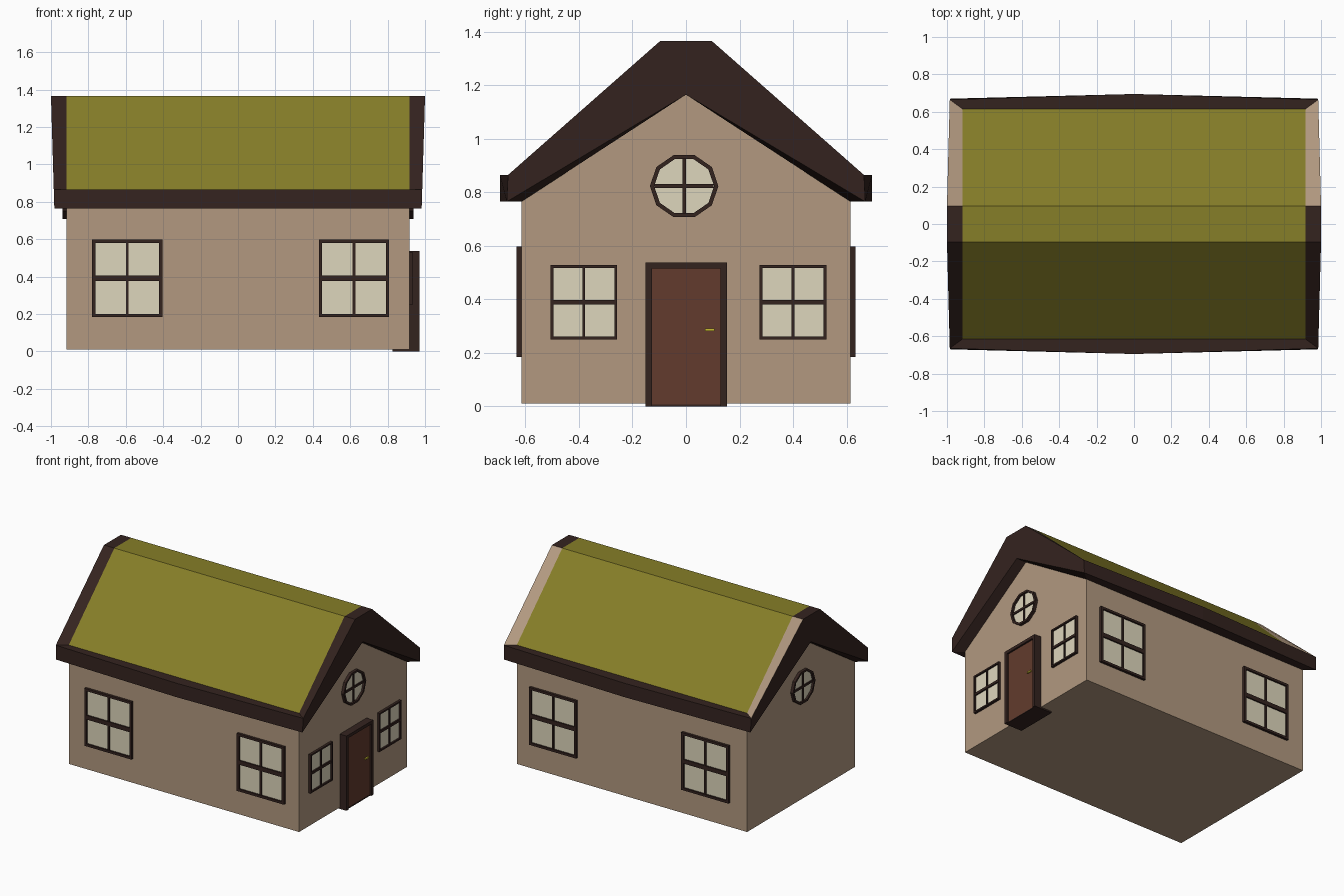
import bpy, bmesh, math

if "Cube" in bpy.data.objects:
    bpy.data.objects.remove(bpy.data.objects["Cube"])

HX, HY = 0.917, 0.615          # half length and half depth of the walls
EAVE, APEX = 0.765, 1.165


def material(name, rgb):
    m = bpy.data.materials.new(name)
    lin = [((c / 255 + 0.055) / 1.055) ** 2.4 for c in rgb]
    m.diffuse_color = (*lin, 1)
    m.use_nodes = True
    m.node_tree.nodes["Principled BSDF"].inputs["Base Color"].default_value = m.diffuse_color
    return m


WALL = material("plaster", (178, 153, 128))
DARK = material("dark_timber", (52, 35, 31))
GREEN = material("green_roof", (134, 126, 40))
GLASS = material("glass", (222, 214, 188))
DOOR = material("door_wood", (98, 59, 45))
BRASS = material("brass", (205, 190, 50))


def build(name, faces, mats):
    """Mesh from faces given as (points, material index)."""
    bm = bmesh.new()
    for pts, mi in faces:
        bm.faces.new([bm.verts.new(p) for p in pts]).material_index = mi
    bmesh.ops.remove_doubles(bm, verts=bm.verts, dist=1e-5)
    bmesh.ops.recalc_face_normals(bm, faces=bm.faces)
    me = bpy.data.meshes.new(name)
    bm.to_mesh(me)
    bm.free()
    for m in mats:
        me.materials.append(m)
    ob = bpy.data.objects.new(name, me)
    bpy.context.collection.objects.link(ob)
    return ob


# Each placer maps (along wall, height, distance out of wall) to 3D
PLACE = {
    "front": lambda u, z, d: (u, -HY - d, z),
    "back": lambda u, z, d: (u, HY + d, z),
    "right": lambda u, z, d: (HX + d, u, z),
    "left": lambda u, z, d: (-HX - d, u, z),
}


def slab(name, side, outline, d0, d1, mat):
    p, n = PLACE[side], len(outline)
    a = [p(u, z, d0) for u, z in outline]
    b = [p(u, z, d1) for u, z in outline]
    faces = [(a, 0), (b, 0)]
    faces += [((a[i], a[(i + 1) % n], b[(i + 1) % n], b[i]), 0) for i in range(n)]
    return build(name, faces, [mat])


def ring(name, side, outer, inner, d0, d1, mat):
    p, n = PLACE[side], len(outer)
    loops = [[p(u, z, d) for u, z in o]
             for o, d in ((outer, d0), (outer, d1), (inner, d1), (inner, d0))]
    faces = []
    for k in range(4):
        a, b = loops[k], loops[(k + 1) % 4]
        faces += [((a[i], a[(i + 1) % n], b[(i + 1) % n], b[i]), 0) for i in range(n)]
    return build(name, faces, [mat])


def rect(u0, u1, z0, z1):
    return [(u0, z0), (u1, z0), (u1, z1), (u0, z1)]


def bars(name, side, u0, u1, z0, z1, v, h, depth):
    cu, cz = (u0 + u1) / 2, (z0 + z1) / 2
    slab(name + "_upright_bar", side, rect(cu - v / 2, cu + v / 2, z0, z1), 0, depth - 0.004, DARK)
    slab(name + "_cross_bar", side, rect(u0, u1, cz - h / 2, cz + h / 2), 0, depth - 0.002, DARK)


def window(name, side, u0, u1, z0, z1, t, v, h):
    inner = rect(u0 + t, u1 - t, z0 + t, z1 - t)
    ring(name + "_frame", side, rect(u0, u1, z0, z1), inner, -0.01, 0.018, DARK)
    slab(name + "_glass", side, inner, -0.01, 0.006, GLASS)
    bars(name, side, u0 + t, u1 - t, z0 + t, z1 - t, v, h, 0.018)


def round_window(name, side):
    def loop(r):
        return [(-0.007 + r * math.cos(i * math.tau / 10),
                 0.823 + 0.95 * r * math.sin(i * math.tau / 10)) for i in range(10)]
    ring(name + "_frame", side, loop(0.128), loop(0.112), -0.01, 0.02, DARK)
    slab(name + "_glass", side, loop(0.112), -0.01, 0.006, GLASS)
    bars(name, side, -0.117, 0.103, 0.717, 0.929, 0.014, 0.015, 0.016)


# Walls: gabled prism
gable = [(-HY, 0.01), (HY, 0.01), (HY, EAVE), (0, APEX), (-HY, EAVE)]
slab("walls", "right", gable, -2 * HX, 0, WALL)

# Roof: green slopes, timber eaves and barge boards leaning out at the top
RZ, EZ = 1.365, 0.865


def g_top(sx, sy): return (HX * sx, 0.097 * sy, RZ)
def g_eave(sx, sy): return (HX * sx, 0.615 * sy, EZ)
def o_top(sx, sy): return (1.0 * sx, 0.097 * sy, RZ)
def o_eave(sx, sy): return (0.985 * sx, 0.665 * sy, EZ)
def o_bot(sx, sy): return (0.982 * sx, 0.67 * sy, EAVE)
def w_bot(sx, sy): return (HX * sx, HY * sy, EAVE)


roof = [((g_top(-1, -1), g_top(1, -1), g_top(1, 1), g_top(-1, 1)), 1)]
for s in (-1, 1):
    m_top, m_bot = (0, 0.695 * s, EZ), (0, 0.695 * s, EAVE)
    # long side: slope, eave ledge, soffit, fascia
    roof.append(((g_top(-1, s), g_top(1, s), g_eave(1, s), g_eave(-1, s)), 1))
    roof.append(((g_eave(-1, s), g_eave(1, s), o_eave(1, s), m_top, o_eave(-1, s)), 0))
    roof.append(((w_bot(-1, s), w_bot(1, s), o_bot(1, s), m_bot, o_bot(-1, s)), 0))
    for e in (-1, 1):
        roof.append(((m_top, o_eave(e, s), o_bot(e, s), m_bot), 0))
    # gable end: ridge cap, barge face, barge tops and undersides
    tip, root = (0.994 * s, 0, APEX), (HX * s, 0, APEX)
    roof.append(((g_top(s, -1), o_top(s, -1), o_top(s, 1), g_top(s, 1)), 0))
    roof.append(((o_top(s, 1), o_eave(s, 1), o_bot(s, 1), tip,
                  o_bot(s, -1), o_eave(s, -1), o_top(s, -1)), 0))
    for e in (-1, 1):
        roof.append(((g_top(s, e), o_top(s, e), o_eave(s, e), g_eave(s, e)), 2 if e > 0 else 0))
        roof.append(((tip, o_bot(s, e), w_bot(s, e), root), 0))
build("roof", roof, [DARK, GREEN, WALL])

# Windows on the long walls
for side in ("front", "back"):
    window(side + "_window_a", side, -0.78, -0.405, 0.184, 0.598, 0.017, 0.014, 0.03)
    window(side + "_window_b", side, 0.433, 0.808, 0.184, 0.598, 0.017, 0.014, 0.03)

# Windows on the gable walls
window("gable_window_a", "right", -0.507, -0.257, 0.25, 0.528, 0.011, 0.01, 0.018)
window("gable_window_b", "right", 0.275, 0.525, 0.25, 0.528, 0.011, 0.01, 0.018)
for side in ("right", "left"):
    round_window(side + "_round_window", side)

# Door with deep frame and handle
jamb = [(-0.152, 0), (-0.152, 0.538), (0.153, 0.538), (0.153, 0),
        (0.129, 0), (0.129, 0.516), (-0.128, 0.516), (-0.128, 0)]
slab("door_frame", "right", jamb, -0.09, 0.054, DARK)
slab("door_threshold", "right", rect(-0.128, 0.129, 0, 0.006), -0.09, 0.045, DARK)
slab("door", "right", rect(-0.128, 0.129, 0.004, 0.516), -0.09, 0.042, DOOR)
slab("door_handle", "right", rect(0.071, 0.106, 0.281, 0.291), 0.04, 0.052, BRASS)
